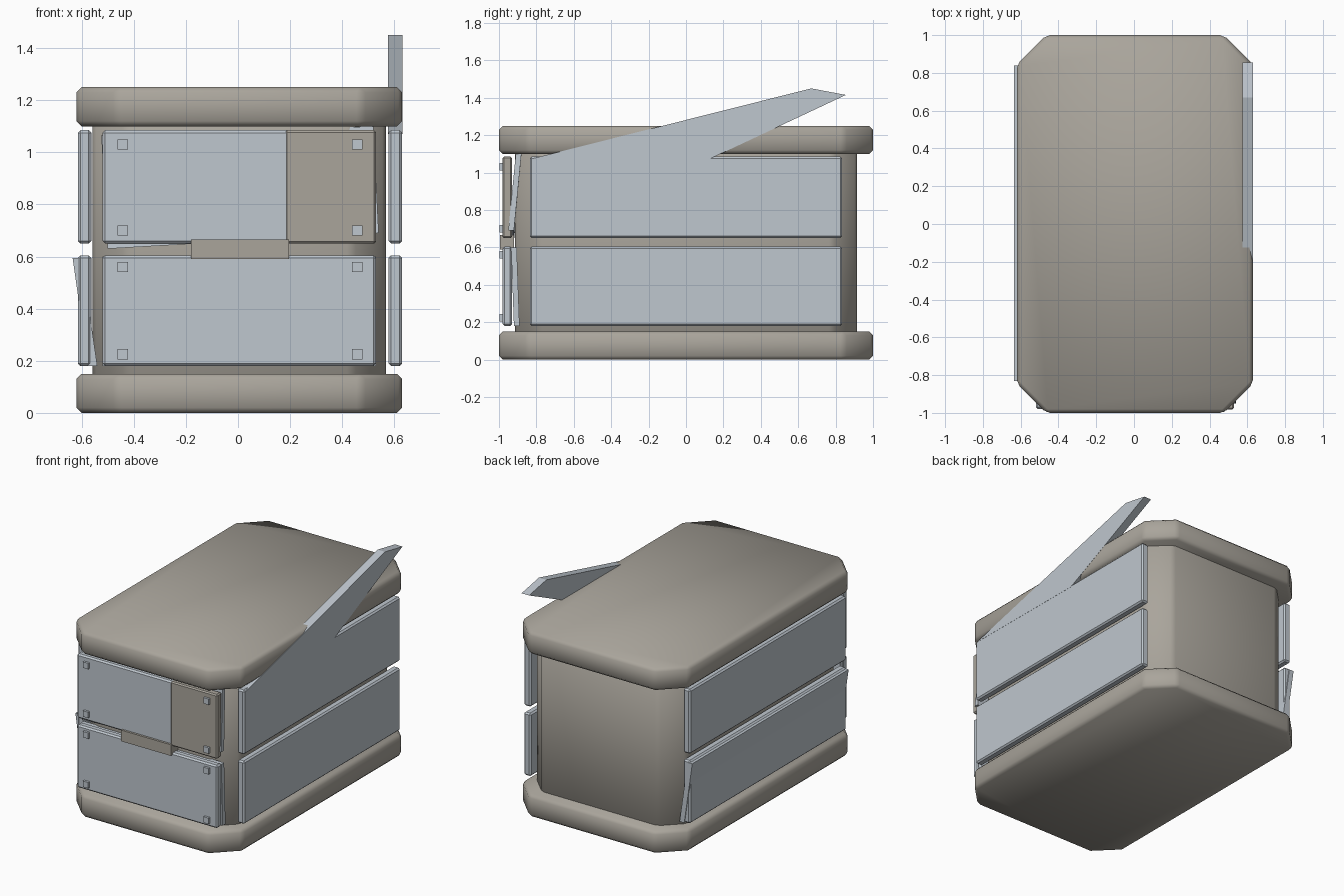
import bpy, bmesh
from math import radians
from mathutils import Vector

cube = bpy.data.objects.get("Cube")
if cube:
    bpy.data.objects.remove(cube, do_unlink=True)


def material(name, rgb):
    m = bpy.data.materials.new(name)
    m.use_nodes = True
    m.diffuse_color = (*rgb, 1)
    m.node_tree.nodes["Principled BSDF"].inputs["Base Color"].default_value = (*rgb, 1)
    return m


STONE = material("warm grey", (0.40, 0.375, 0.33))
STEEL = material("pale blue grey", (0.52, 0.57, 0.62))


def prism(name, points, offset, mat, bevel=0.0, smooth=False):
    """Extrude a flat outline along an offset vector, with optional bevel."""
    bm = bmesh.new()
    face = bm.faces.new([bm.verts.new(p) for p in points])
    new = bmesh.ops.extrude_face_region(bm, geom=[face])["geom"]
    bmesh.ops.translate(bm, vec=Vector(offset),
                        verts=[v for v in new if isinstance(v, bmesh.types.BMVert)])
    bmesh.ops.recalc_face_normals(bm, faces=bm.faces)
    if bevel:
        bmesh.ops.bevel(bm, geom=bm.edges[:], offset=bevel, segments=1,
                        affect='EDGES', clamp_overlap=True)
    mesh = bpy.data.meshes.new(name)
    bm.to_mesh(mesh)
    bm.free()
    mesh.materials.append(mat)
    ob = bpy.data.objects.new(name, mesh)
    bpy.context.collection.objects.link(ob)
    if smooth:
        bpy.ops.object.select_all(action='DESELECT')
        ob.select_set(True)
        bpy.context.view_layer.objects.active = ob
        bpy.ops.object.shade_smooth_by_angle(angle=radians(50))
    return ob


def octagon(name, hx, hy, cut, z0, z1, bevel):
    """Block with clipped vertical corners."""
    a, b = hx - cut, hy - cut
    pts = [(a, -hy), (hx, -b), (hx, b), (a, hy), (-a, hy), (-hx, b), (-hx, -b), (-a, -hy)]
    ob = prism(name, [(x, y, z0) for x, y in pts], (0, 0, z1 - z0), STONE, bevel, True)
    ob.location.x = 0.005
    return ob


def box(name, x, y, z, mat, bevel=0.0):
    pts = [(x[0], y[0], z[0]), (x[1], y[0], z[0]), (x[1], y[1], z[0]), (x[0], y[1], z[0])]
    return prism(name, pts, (0, 0, z[1] - z[0]), mat, bevel)


# Main body with base and lid slabs
octagon("base_slab", 0.625, 1.0, 0.155, 0.0, 0.15, 0.02)
octagon("lid_slab", 0.625, 1.0, 0.155, 1.10, 1.25, 0.02)
octagon("body", 0.563, 0.915, 0.13, 0.10, 1.15, 0.02)

# Two rows of side and front panels
LOW, HIGH = (0.18, 0.605), (0.65, 1.085)
for row, z in (("lower", LOW), ("upper", HIGH)):
    box(row + "_left_panel", (0.578, 0.63), (-0.835, 0.835), z, STEEL, 0.01)
    box(row + "_right_panel", (-0.615, -0.563), (-0.835, 0.835), z, STEEL, 0.01)
box("lower_front_panel", (-0.52, 0.53), (-0.98, -0.93), LOW, STEEL, 0.01)
box("upper_front_panel", (-0.52, 0.20), (-0.98, -0.93), HIGH, STEEL, 0.01)
box("upper_front_patch", (0.18, 0.53), (-0.981, -0.93), HIGH, STONE, 0.008)

# Loose backing plates that lean behind the panels
prism("upper_front_backing",
      [(-0.50, -0.95, 0.63), (0.54, -0.95, 0.69), (0.52, -0.91, 1.10), (-0.525, -0.91, 1.065)],
      (0, 0.03, 0), STEEL)
prism("lower_front_backing",
      [(-0.52, -0.92, 0.18), (0.53, -0.92, 0.18), (0.53, -0.935, 0.60), (-0.52, -0.935, 0.60)],
      (0, 0.03, 0), STEEL)
prism("lower_right_backing",
      [(-0.575, -0.83, 0.18), (-0.575, 0.84, 0.18), (-0.635, 0.84, 0.595), (-0.635, -0.83, 0.595)],
      (0.035, 0, 0), STEEL)

# Sprung plate piercing the lid edge
prism("sprung_plate",
      [(0.575, y, z) for y, z in
       ((-0.82, 1.075), (0.67, 1.45), (0.855, 1.415), (0.12, 1.07))],
      (0.056, 0, 0), STEEL)

# Handle and bolts on the front
box("handle", (-0.18, 0.195), (-0.995, -0.92), (0.59, 0.665), STONE)
for x in (-0.443, 0.458):
    for z in (0.225, 0.56, 0.70, 1.03):
        box("bolt", (x - 0.02, x + 0.02), (-0.996, -0.97), (z - 0.02, z + 0.02), STEEL)
